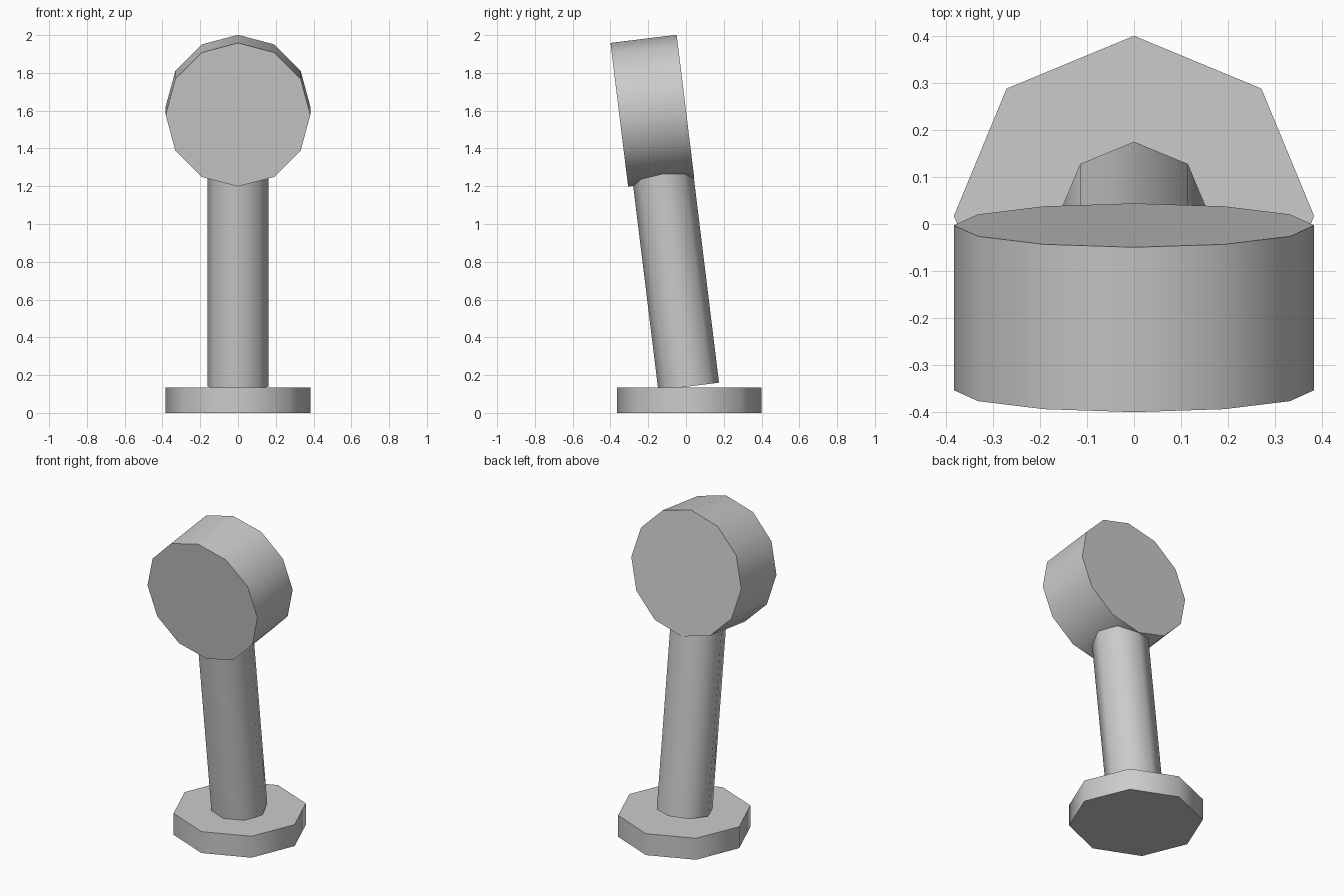
import bpy, math
from mathutils import Vector

if "Cube" in bpy.data.objects:
    bpy.data.objects.remove(bpy.data.objects["Cube"])

grey = bpy.data.materials.new("plain grey")
grey.diffuse_color = (0.6, 0.6, 0.6, 1)
grey.use_nodes = True
grey.node_tree.nodes["Principled BSDF"].inputs["Base Color"].default_value = grey.diffuse_color

TILT = math.radians(7)
UP = Vector((0, -math.sin(TILT), math.cos(TILT)))  # leaning axis of the stem


def prism(name, sides, radius, depth, centre, tilt):
    """Smooth-sided cylinder with sharp caps, one corner on the local y axis."""
    bpy.ops.mesh.primitive_cylinder_add(vertices=sides, radius=radius, depth=depth,
                                        location=centre, rotation=(tilt, 0, 0))
    obj = bpy.context.object
    obj.name = name
    obj.data.materials.append(grey)
    bpy.ops.object.shade_smooth_by_angle(angle=math.radians(60))
    return obj


# Flat octagonal foot
prism("base", 8, 0.383, 0.135, (0, 0.017, 0.0675), 0)

# Leaning stem, ending inside the head
STEM = 1.3
prism("stem", 8, 0.162, STEM, Vector((0, 0.014, 0.14)) + UP * STEM / 2, TILT)

# Twelve-sided drum head, facing forward and square to the stem
prism("head", 12, 0.383, 0.353, (0, -0.178, 1.6), TILT + math.pi / 2)
